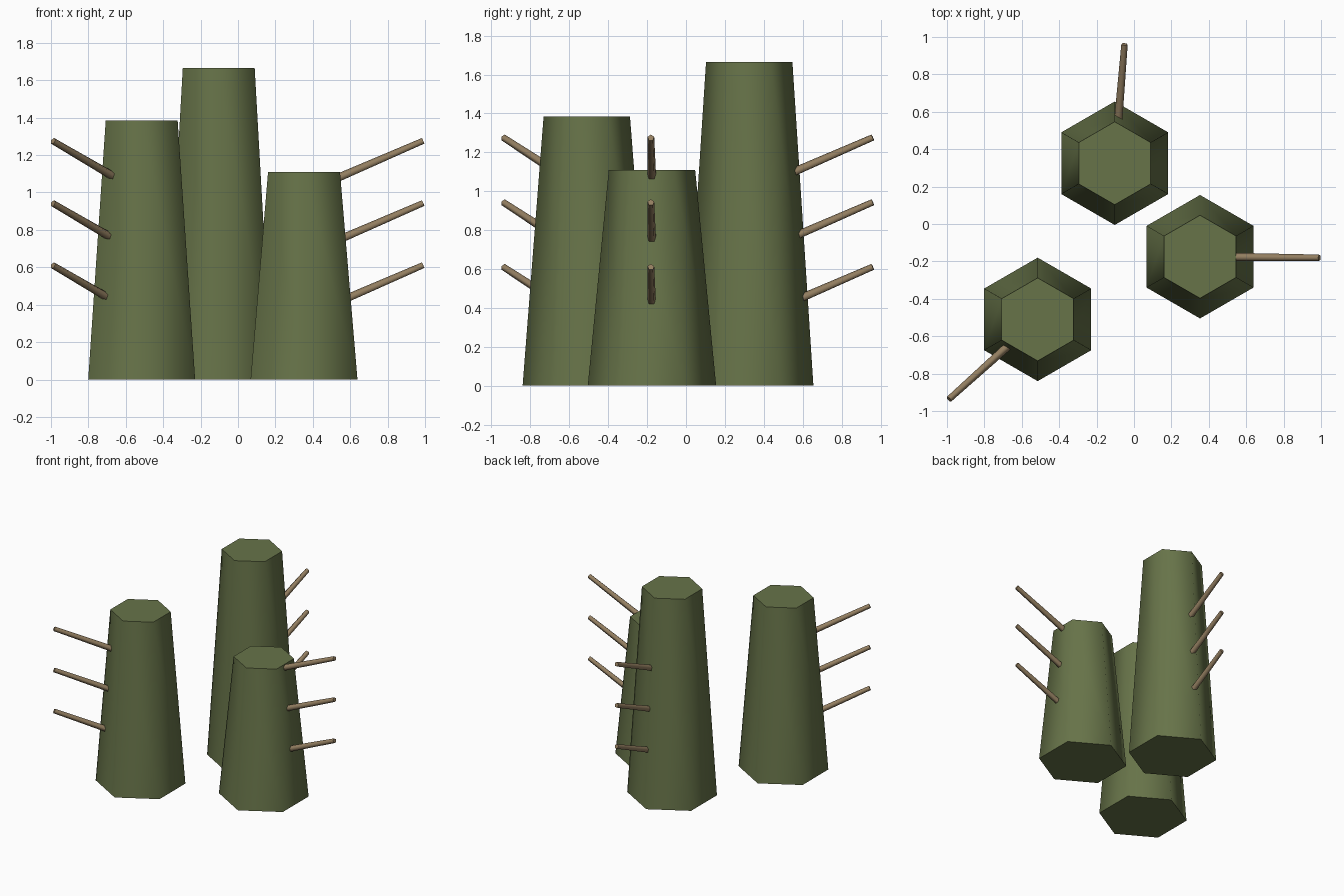
import bpy, math
from mathutils import Vector

if "Cube" in bpy.data.objects:
    bpy.data.objects.remove(bpy.data.objects["Cube"])


def material(name, color):
    m = bpy.data.materials.new(name)
    m.diffuse_color = (*color, 1)
    m.use_nodes = True
    m.node_tree.nodes["Principled BSDF"].inputs["Base Color"].default_value = m.diffuse_color
    return m


OLIVE = material("olive_green", (0.135, 0.172, 0.066))
WOOD = material("light_brown", (0.296, 0.212, 0.119))


def cone(name, mat, sides, r1, r2, start, end, twist=0.0):
    """Capped frustum between two points, smooth round the sides, flat caps."""
    start, end = Vector(start), Vector(end)
    axis = end - start
    bpy.ops.mesh.primitive_cone_add(vertices=sides, radius1=r1, radius2=r2,
                                    depth=axis.length)
    ob = bpy.context.object
    ob.name = name
    ob.data.materials.append(mat)
    ob.rotation_mode = 'QUATERNION'
    ob.rotation_quaternion = axis.to_track_quat('Z', 'Y')
    ob.location = (start + end) / 2
    bpy.ops.object.shade_smooth_by_angle(angle=math.radians(75))
    return ob


# name, centre x, centre y, height, branch direction (degrees)
COLUMNS = [
    ("left", -0.515, -0.51, 1.385, 222.0),
    ("back", -0.103, 0.325, 1.665, 85.3),
    ("right", 0.353, -0.175, 1.11, 359.5),
]
REACH, INNER, SLOPE = 0.638, 0.15, 0.435

for name, x, y, height, angle in COLUMNS:
    # tapering hexagonal trunk, corners towards +y and -y
    trunk = cone(name + "_trunk", OLIVE, 6, 0.33, 0.222, (x, y, 0), (x, y, height))
    trunk.rotation_quaternion = (1, 0, 0, 0)

    # three parallel branches rising outwards
    dx, dy = math.cos(math.radians(angle)), math.sin(math.radians(angle))
    for i, z in enumerate((0.61, 0.942, 1.275)):
        z_in = z - (REACH - INNER) * SLOPE
        cone(f"{name}_branch_{i + 1}", WOOD, 5, 0.024, 0.018,
             (x + dx * INNER, y + dy * INNER, z_in),
             (x + dx * REACH, y + dy * REACH, z))
